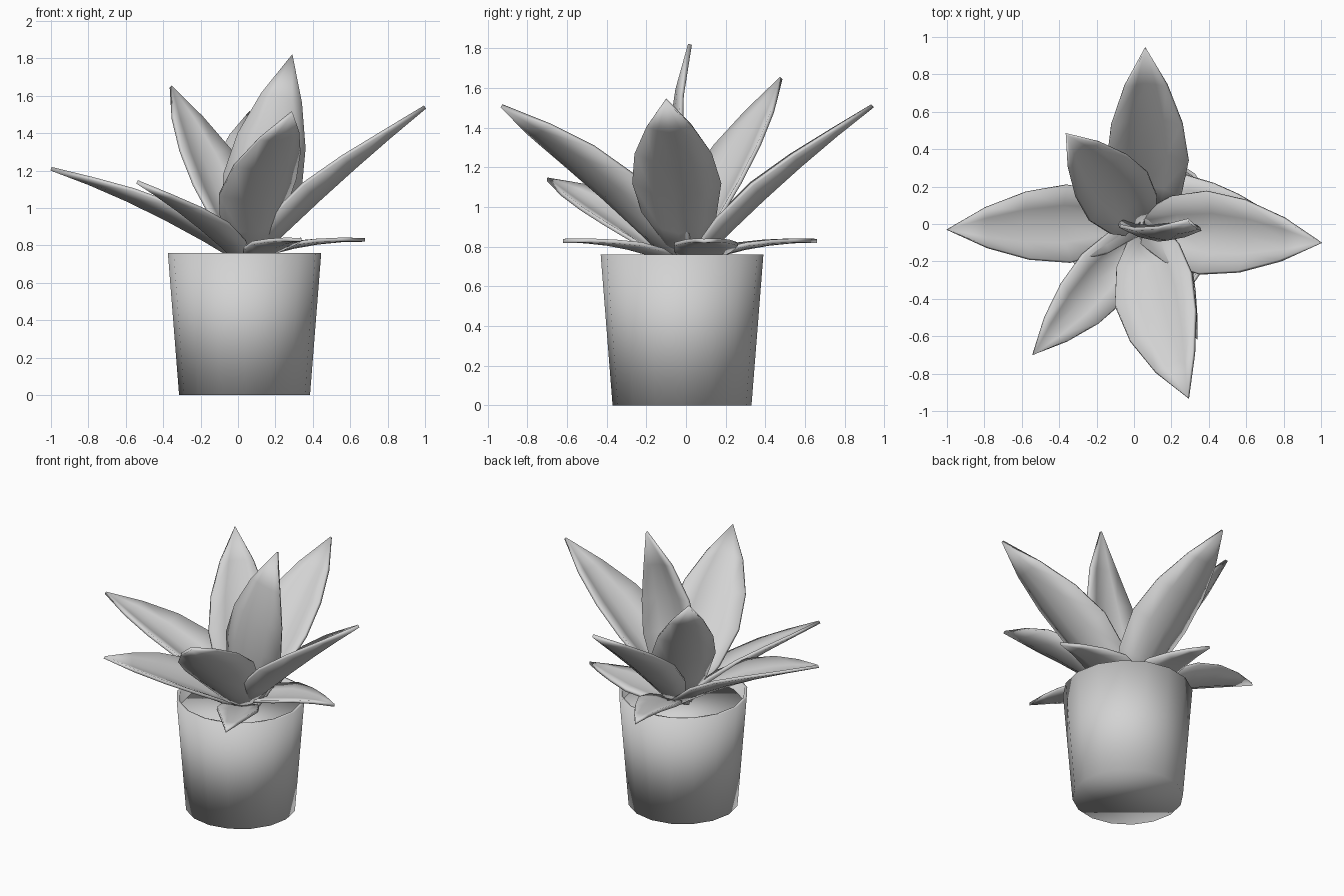
import bpy, bmesh, math
from mathutils import Vector

if "Cube" in bpy.data.objects:
    bpy.data.objects.remove(bpy.data.objects["Cube"])

grey = bpy.data.materials.new("light_grey")
grey.diffuse_color = (0.65, 0.65, 0.65, 1)
grey.use_nodes = True
grey.node_tree.nodes["Principled BSDF"].inputs["Base Color"].default_value = grey.diffuse_color


def finish(name, bm, angle=50):
    bmesh.ops.recalc_face_normals(bm, faces=bm.faces)
    mesh = bpy.data.meshes.new(name)
    bm.to_mesh(mesh)
    bm.free()
    mesh.materials.append(grey)
    ob = bpy.data.objects.new(name, mesh)
    bpy.context.collection.objects.link(ob)
    bpy.ops.object.select_all(action='DESELECT')
    ob.select_set(True)
    bpy.context.view_layer.objects.active = ob
    bpy.ops.object.shade_smooth_by_angle(angle=math.radians(angle))
    return ob


def lathe(name, profile, center, sides=16):
    """Revolved profile, capped at both ends."""
    bm = bmesh.new()
    rings = []
    for r, z in profile:
        rings.append([bm.verts.new((center[0] + r * math.cos(2 * math.pi * i / sides),
                                    center[1] + r * math.sin(2 * math.pi * i / sides), z))
                      for i in range(sides)])
    for a, b in zip(rings, rings[1:]):
        for i in range(sides):
            j = (i + 1) % sides
            bm.faces.new((a[i], a[j], b[j], b[i]))
    bm.faces.new(rings[0])
    bm.faces.new(rings[-1])
    return finish(name, bm, 110)


# stations along a leaf: position, relative width
TALL = [(0, .35), (.2, .8), (.4, 1), (.6, .87), (.8, .52)]
LOW = [(0, .4), (.2, .9), (.4, 1), (.6, .7), (.8, .36)]
ACROSS = [-1, -.5, 0, .5, 1]


def leaf(name, base, tip, bow, half, cup, up=(0, 0, 1), stations=TALL):
    """Cupped pointed blade swept along a bowed centre line, flatter towards its tip."""
    base, tip, bow, up = map(Vector, (base, tip, bow, up))
    ctrl = (base + tip) / 2 + bow * 2
    bm = bmesh.new()
    rows = []
    for u, w in stations:
        p = base * (1 - u) ** 2 + ctrl * 2 * u * (1 - u) + tip * u * u
        t = ((ctrl - base) * (1 - u) + (tip - ctrl) * u).normalized()
        side = t.cross(up).normalized()
        normal = side.cross(t)
        lift = cup * w * (1.45 - u)
        rows.append([bm.verts.new(p + side * s * half * w + normal * lift * abs(s) ** 1.6)
                     for s in ACROSS])
    for a, b in zip(rows, rows[1:]):
        for i in range(4):
            bm.faces.new((a[i], a[i + 1], b[i + 1], b[i]))
    end = bm.verts.new(tip)
    for i in range(4):
        bm.faces.new((rows[-1][i], rows[-1][i + 1], end))
    ob = finish(name, bm)
    mod = ob.modifiers.new("thickness", 'SOLIDIFY')
    mod.thickness = 0.02
    mod.offset = 0
    return ob


# pot with a thin rim, and soil inside
lathe("pot", [(.35, 0), (.41, .76), (.39, .76), (.38, .64)], (.035, -.02))
lathe("soil", [(.378, .66), (.38, .68)], (.035, -.02))

# tall and spreading leaves
leaf("upright_leaf", (.04, -.01, .68), (.29, .02, 1.82), (-.01, -.09, 0), .21, .07, (0, 1, 0))
leaf("back_left_leaf", (.04, .0, .68), (-.36, .48, 1.65), (0, 0, .02), .2, .07)
leaf("back_leaf", (.08, .03, .69), (.06, .94, 1.51), (0, 0, .03), .215, .09)
leaf("left_leaf", (.02, .02, .71), (-1, -.03, 1.21), (0, 0, .035), .205, .08)
leaf("front_left_leaf", (.03, -.03, .69), (-.54, -.70, 1.14), (0, 0, .025), .17, .07, (.2, -.15, 1))
leaf("front_leaf", (.08, -.04, .69), (.29, -.93, 1.51), (-.03, 0, .04), .225, .08, (-.22, 0, 1))
leaf("right_leaf", (.06, -.02, .69), (1, -.1, 1.54), (0, 0, .02), .22, .1)

# small low leaves resting over the rim
leaf("low_right_leaf", (.05, .06, .72), (.68, .09, .83), (0, .03, .03), .16, .02, stations=LOW)
leaf("low_front_leaf", (.08, -.06, .72), (.34, -.62, .83), (.01, 0, .03), .13, .02, stations=LOW)
leaf("low_back_leaf", (.05, .05, .72), (-.07, .66, .83), (.02, 0, .03), .13, .02, stations=LOW)
